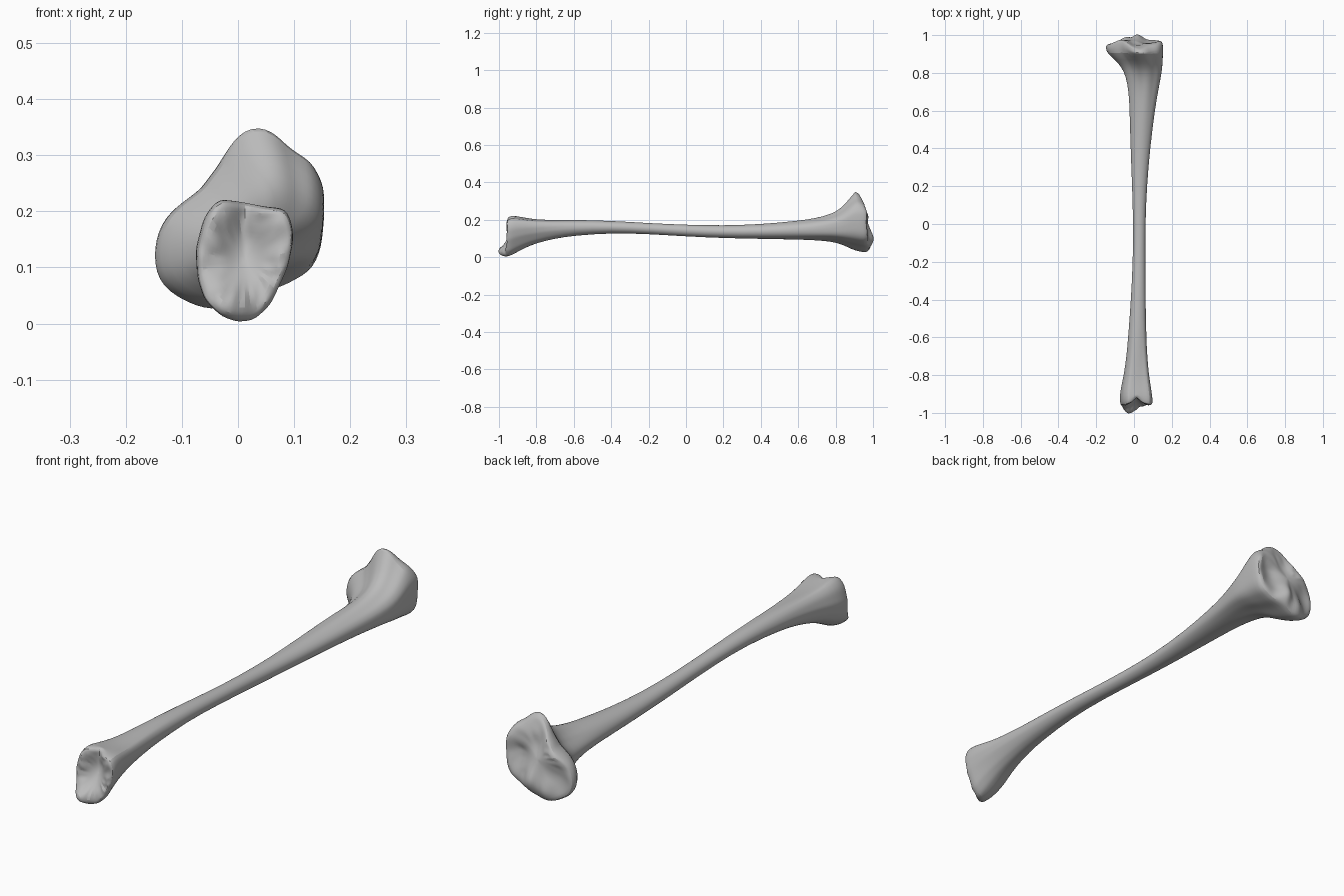
import bpy, bmesh, math, random
from math import pi, cos, sin, exp
from mathutils import Vector

random.seed(4)
if "Cube" in bpy.data.objects:
    bpy.data.objects.remove(bpy.data.objects["Cube"])

SIDES = 40

# Outlines of the two joint ends, as (x, z)
KNEE = [(.03, .357), (.06, .347), (.09, .315), (.13, .29), (.152, .25), (.153, .19), (.146, .12),
        (.125, .09), (.08, .065), (.03, .05), (-.02, .026), (-.06, .022), (-.1, .04), (-.14, .065),
        (-.154, .12), (-.14, .18), (-.11, .21), (-.07, .24), (-.04, .28), (-.005, .337)]
ANKLE = [(-.035, .222), (-.06, .19), (-.075, .13), (-.073, .08), (-.06, .04), (-.03, .012), (0, .002),
         (.03, .006), (.06, .035), (.09, .1), (.1, .15), (.098, .18), (.085, .205), (.05, .208), (0, .218)]

# Shaft stations: y, left and right x, low and high z
STATIONS = [(-.91, -.076, .097, .022, .222), (-.86, -.068, .09, .05, .212), (-.8, -.054, .08, .075, .203),
            (-.7, -.04, .072, .1, .2), (-.6, -.031, .066, .115, .2), (-.4, -.016, .061, .13, .195),
            (-.2, -.006, .06, .124, .182), (0, -.004, .06, .111, .173), (.2, -.01, .068, .102, .169),
            (.4, -.018, .085, .098, .176), (.6, -.025, .11, .094, .195), (.7, -.031, .127, .089, .211),
            (.78, -.046, .143, .082, .234), (.83, -.068, .15, .068, .265), (.87, -.105, .152, .049, .312),
            (.905, -.147, .154, .033, .354)]


def unit_outline(points):
    """Resample a closed outline by angle in a box from -1 to 1."""
    xs, zs = zip(*points)
    mx, mz = (min(xs) + max(xs)) / 2, (min(zs) + max(zs)) / 2
    sx, sz = (max(xs) - min(xs)) / 2, (max(zs) - min(zs)) / 2
    pts = [Vector(((x - mx) / sx, (z - mz) / sz)) for x, z in points]
    out = []
    for i in range(SIDES):
        d = Vector((cos(2 * pi * i / SIDES), sin(2 * pi * i / SIDES)))
        best = 0
        for a, b in zip(pts, pts[1:] + pts[:1]):
            e = b - a
            den = d.x * e.y - d.y * e.x
            if abs(den) > 1e-9:
                t = (a.x * e.y - a.y * e.x) / den
                u = (a.x * d.y - a.y * d.x) / den
                if t > 0 and -1e-6 <= u <= 1 + 1e-6:
                    best = max(best, t)
        out.append(d * best)
    return out


def smooth(a, b, v):
    t = max(0, min(1, (v - a) / (b - a)))
    return t * t * (3 - 2 * t)


def bump(x, z, cx, cz, rx, rz):
    return exp(-((x - cx) / rx) ** 2 - ((z - cz) / rz) ** 2)


def knee_y(x, z):
    """Joint surface with a central ridge and two shallow sockets."""
    y = .976 - .05 * smooth(.22, .36, z) - .018 * smooth(-.06, -.15, x)
    y += .03 * bump(x, z, .02, .1, .03, .05) + .018 * bump(x, z, -.045, .08, .025, .04)
    return (y - .03 * bump(x, z, .085, .19, .045, .06) - .022 * bump(x, z, -.09, .13, .04, .05)
            - .025 * bump(x, z, .01, .24, .04, .04))


def ankle_y(x, z):
    """Hollow joint surface with a lower projecting knob."""
    y = -.962 + .028 * bump(x, z, .015, .22, .025, .05)
    return (y - .048 * bump(x, z, -.025, .03, .045, .035)
            + .042 * bump(x, z, .012, .14, .042, .06))


knee, ankle = unit_outline(KNEE), unit_outline(ANKLE)
circle = [Vector((cos(2 * pi * i / SIDES), sin(2 * pi * i / SIDES))) for i in range(SIDES)]
bm = bmesh.new()


def make_ring(shape, box, depth):
    x0, x1, z0, z1 = box
    ring = []
    for p in shape:
        x, z = (x0 + x1) / 2 + p.x * (x1 - x0) / 2, (z0 + z1) / 2 + p.y * (z1 - z0) / 2
        ring.append(bm.verts.new((x, depth(x, z), z)))
    return ring


def bridge(a, b):
    for i in range(SIDES):
        j = (i + 1) % SIDES
        bm.faces.new((a[i], a[j], b[j], b[i]))


def close_end(ring, shape, box, surface, back, chips):
    """Wall up to the rim, then concentric rings that follow the joint surface."""
    x0, x1, z0, z1 = box
    cx, cz = (x0 + x1) / 2, (z0 + z1) / 2
    for f, drop in ((1, back), (.96, back * .25), (.88, 0), (.76, 0), (.6, 0), (.44, 0), (.28, 0), (.12, 0)):
        inner = (cx + (x0 - cx) * f, cx + (x1 - cx) * f, cz + (z0 - cz) * f, cz + (z1 - cz) * f)
        rough = chips if .5 < f < .9 else 0
        new = make_ring(shape, inner, lambda x, z: surface(x, z) + drop + random.uniform(-rough, rough))
        bridge(ring, new)
        ring = new
    tip = bm.verts.new((cx, surface(cx, cz), cz))
    for i in range(SIDES):
        bm.faces.new((ring[i], ring[(i + 1) % SIDES], tip))


# Shaft, blending from the ankle outline through round to the knee outline
rings = []
for y, *box in STATIONS:
    end, w = (knee, smooth(.5, .9, y)) if y > 0 else (ankle, smooth(-.5, -.9, y))
    shape = [c.lerp(e, w) for c, e in zip(circle, end)]
    rings.append(make_ring(shape, box, lambda x, z: y))
for a, b in zip(rings, rings[1:]):
    bridge(a, b)

# Joint ends
close_end(rings[-1], knee, (-.154, .154, .022, .354), knee_y, -.022, .004)
close_end(rings[0], ankle, (-.075, .1, 0, .222), ankle_y, .022, .006)
bmesh.ops.recalc_face_normals(bm, faces=bm.faces)

mesh = bpy.data.meshes.new("shin_bone")
bm.to_mesh(mesh)
bm.free()
bone = bpy.data.objects.new("shin_bone", mesh)
bpy.context.collection.objects.link(bone)

grey = bpy.data.materials.new("bone_grey")
grey.use_nodes = True
grey.diffuse_color = (.5, .5, .5, 1)
grey.node_tree.nodes["Principled BSDF"].inputs["Base Color"].default_value = (.5, .5, .5, 1)
mesh.materials.append(grey)

bpy.context.view_layer.objects.active = bone
bone.select_set(True)
bpy.ops.object.shade_smooth_by_angle(angle=math.radians(40))
sub = bone.modifiers.new("soften", 'SUBSURF')
sub.levels = sub.render_levels = 1
